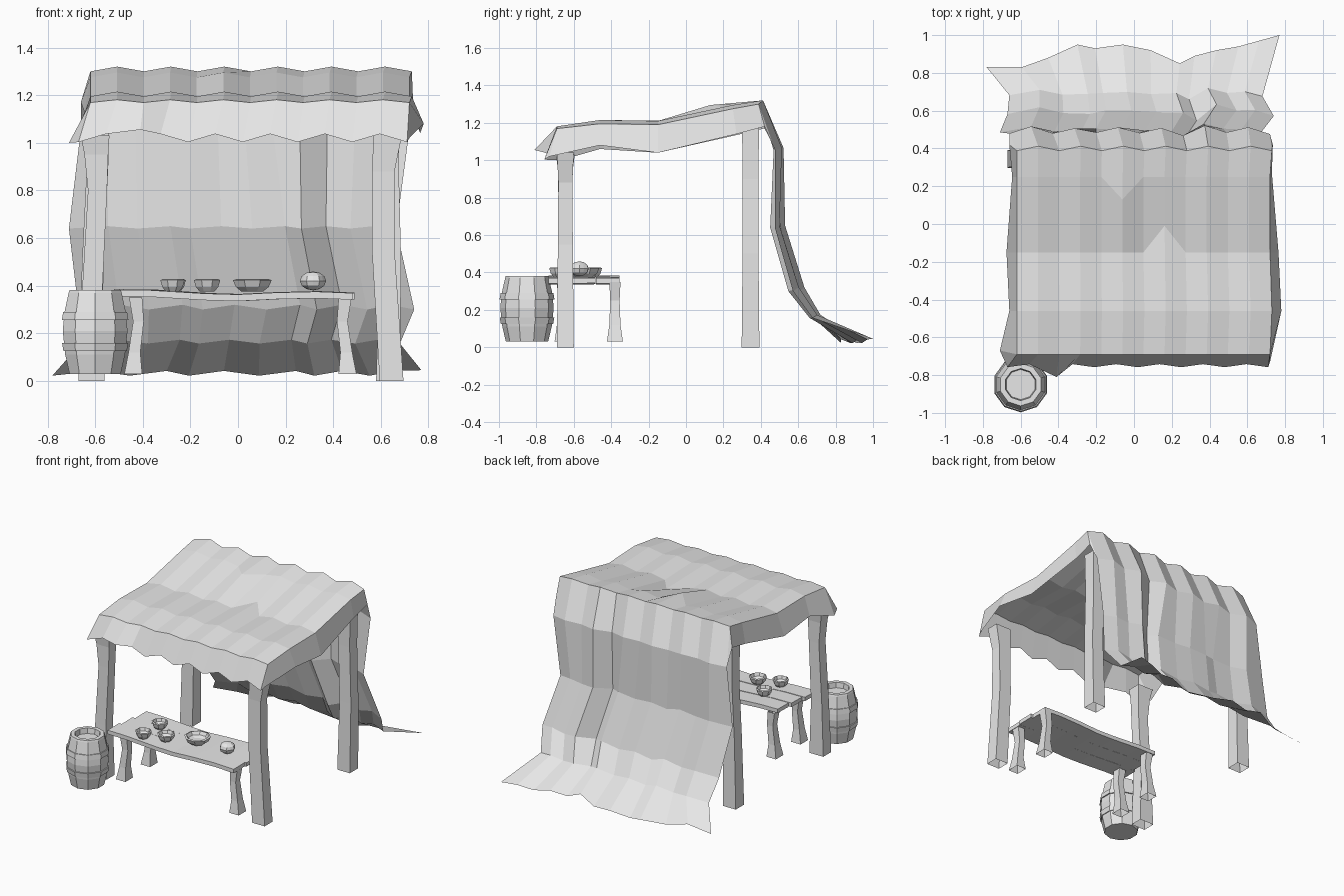
import bpy, bmesh, math
from mathutils import Vector

cube = bpy.data.objects.get("Cube")
if cube:
    bpy.data.objects.remove(cube, do_unlink=True)

grey = bpy.data.materials.new("plain grey")
grey.use_nodes = True
grey.diffuse_color = (0.8, 0.8, 0.8, 1)
grey.node_tree.nodes["Principled BSDF"].inputs["Base Color"].default_value = (0.8, 0.8, 0.8, 1)


def finish(name, bm):
    bmesh.ops.recalc_face_normals(bm, faces=bm.faces[:])
    mesh = bpy.data.meshes.new(name)
    bm.to_mesh(mesh)
    bm.free()
    mesh.materials.append(grey)
    obj = bpy.data.objects.new(name, mesh)
    bpy.context.collection.objects.link(obj)
    return obj


def loft(name, rings, capped=True):
    """Skin a list of equally long closed rings of points."""
    bm = bmesh.new()
    loops = [[bm.verts.new(p) for p in ring] for ring in rings]
    for a, b in zip(loops, loops[1:]):
        for i in range(len(a)):
            j = (i + 1) % len(a)
            bm.faces.new((a[i], a[j], b[j], b[i]))
    if capped:
        bm.faces.new(loops[0])
        bm.faces.new(loops[-1])
    return finish(name, bm)


def post(name, y, sections):
    """Crooked square timber, open at the ends; sections hold x, z, width, depth."""
    signs = [(-1, -1), (1, -1), (1, 1), (-1, 1)]
    return loft(name, [[(x + sx * w / 2, y + sy * d / 2, z) for sx, sy in signs]
                       for x, z, w, d in sections], capped=False)


def lathe(name, centre, profile, sides, capped=True):
    cx, cy, cz = centre
    turn = [math.tau * (i + 0.5) / sides for i in range(sides)]
    return loft(name, [[(cx + r * math.cos(a), cy + r * math.sin(a), cz + z) for a in turn]
                       for r, z in profile], capped)


# Cloth canopy: pleated rows run from the front hem over the ridge to the ground
# each row: y, z, left x, right x, pleat in y, pleat in z, share of the deep folds
rows = [(-0.75, 1.02, -0.67, 0.71, 0.008, 0.017, 0),
        (-0.69, 1.175, -0.62, 0.72, 0, 0.006, 0),
        (-0.46, 1.205, -0.62, 0.73, 0, 0.01, 0),
        (-0.15, 1.2, -0.62, 0.72, 0, 0.01, 0),
        (0.25, 1.285, -0.62, 0.72, 0, 0.01, 0),
        (0.4, 1.31, -0.62, 0.73, 0.012, 0.01, 0),
        (0.495, 1.06, -0.66, 0.72, 0.016, 0.005, 0.3),
        (0.49, 0.645, -0.71, 0.665, 0.005, 0.005, 1),
        (0.59, 0.31, -0.67, 0.74, 0.008, 0.01, 1),
        (0.69, 0.165, -0.66, 0.68, 0.008, 0.008, 0.6),
        (0, 0.032, -0.78, 0.77, 0, 0.01, 0)]
# back curtain folds: place across the width and depth; ground hem reach
folds = [(0, 0), (0.12, 0.02), (0.21, 0.005), (0.31, -0.015), (0.37, 0.02), (0.465, 0.002),
         (0.56, 0.01), (0.66, -0.008), (0.71, -0.035), (0.785, 0.035), (0.86, 0.02),
         (0.93, 0.005), (1, -0.01)]
ground_hem = [0.83, 0.83, 0.88, 0.95, 0.93, 0.95, 0.92, 0.85, 0.89, 0.92, 0.94, 0.97, 1.0]
COLS = len(folds)
bm = bmesh.new()
grid = []
for r, (y, z, x0, x1, py, pz, share) in enumerate(rows):
    line = []
    for c, (place, depth) in enumerate(folds):
        s = 1 if c % 2 else -1
        t = place if r > 6 else c / (COLS - 1)
        line.append(bm.verts.new((x0 + (x1 - x0) * t, y + s * py + depth * share, z + s * pz)))
    grid.append(line)
for v, y in zip(grid[-1], ground_hem):
    v.co.y = y
grid[-1][-1].co.z = 0.045
# pulled-out hem corner and the crumples on the roof
grid[0][2].co = (-0.41, -0.81, 1.055)
grid[3][7].co.y = -0.01
grid[4][5].co.y = 0.13
for a, b in zip(grid, grid[1:]):
    for c in range(COLS - 1):
        bm.faces.new((a[c], a[c + 1], b[c + 1], b[c]))
# side flaps hanging from the roof edges
left_flap = [(-0.71, -0.67, 1.0), (-0.66, -0.46, 1.06), (-0.675, -0.15, 1.04),
             (-0.645, 0.25, 1.13), (-0.66, 0.42, 1.17)]
right_flap = [(0.72, -0.73, 1.02), (0.78, -0.46, 1.08), (0.765, -0.15, 1.04),
              (0.73, 0.27, 1.14), (0.735, 0.42, 1.18)]
for col, points in ((0, left_flap), (-1, right_flap)):
    flap = [bm.verts.new(p) for p in points]
    edge = [row[col] for row in grid]
    bm.faces.new((edge[0], edge[1], flap[0]))
    bm.faces.new((edge[5], edge[6], flap[4]))
    for i in range(4):
        bm.faces.new((edge[i + 1], edge[i + 2], flap[i + 1], flap[i]))
finish("cloth_canopy", bm)

# Four crooked posts
post("front_right_post", -0.645, [(-0.615, 0, 0.11, 0.09), (-0.612, 0.38, 0.085, 0.08),
                                  (-0.59, 0.8, 0.08, 0.075), (-0.595, 0.95, 0.1, 0.08),
                                  (-0.6, 1.03, 0.12, 0.1)])
post("front_left_post", -0.645, [(0.645, 0, 0.1, 0.09), (0.61, 0.55, 0.095, 0.08),
                                 (0.61, 0.88, 0.095, 0.075), (0.63, 1.04, 0.12, 0.09)])
for name, x, lean in (("back_right_post", -0.62, 0.03), ("back_left_post", 0.63, 0)):
    post(name, 0.345, [(x, 0, 0.1, 0.095), (x + 0.01, 0.5, 0.09, 0.085),
                       (x + lean, 0.9, 0.09, 0.085), (x + lean, 1.17, 0.1, 0.09)])

# Warped table top of three close planks
sag = [(0, 0.37), (0.15, 0.368), (0.38, 0.354), (0.52, 0.35),
       (0.68, 0.358), (0.85, 0.362), (1, 0.356)]
for i, (ya, yb, xa, xb) in enumerate([(-0.735, -0.607, -0.52, 0.48),
                                      (-0.604, -0.483, -0.5, 0.49),
                                      (-0.48, -0.355, -0.48, 0.475)]):
    rings = []
    for t, z in sag:
        x = xa + (xb - xa) * t
        rings.append([(x, ya, z - 0.015), (x, yb, z - 0.013), (x, yb, z + 0.015), (x, ya, z + 0.013)])
    loft(f"table_plank_{i + 1}", rings)

# Bent table legs with flared feet
for side, sx, x in (("right", -1, -0.43), ("left", 1, 0.45)):
    for end, y in (("front", -0.66), ("back", -0.38)):
        post(f"table_{end}_{side}_leg", y,
             [(x + sx * 0.01, 0.03, 0.075, 0.085), (x + sx * 0.005, 0.12, 0.05, 0.06),
              (x - sx * 0.012, 0.25, 0.045, 0.05), (x, 0.35, 0.055, 0.06)])

# Barrel with rim, recessed lid and hoops
barrel = (-0.6, -0.85, 0.03)
lathe("barrel_body", barrel,
      [(0.113, 0), (0.132, 0.08), (0.143, 0.18), (0.135, 0.26), (0.117, 0.34),
       (0.113, 0.352), (0.085, 0.352), (0.08, 0.315)], 10)
for i, (low, r0, r1) in enumerate([(0.095, 0.14, 0.146), (0.225, 0.147, 0.141)]):
    lathe(f"barrel_hoop_{i + 1}", barrel,
          [(r0 - 0.02, low), (r0, low), (r1, low + 0.035), (r1 - 0.02, low + 0.035)], 10, False)

# Bowls on the table
for i, (x, y, r) in enumerate([(-0.27, -0.5, 0.055), (-0.275, -0.68, 0.055),
                               (-0.13, -0.63, 0.06), (0.06, -0.545, 0.088)]):
    lathe(f"bowl_{i + 1}", (x, y, 0.375),
          [(r * 0.55, 0), (r * 0.85, 0.02), (r, 0.048), (r * 0.85, 0.052),
           (r * 0.7, 0.03), (r * 0.4, 0.02)], 8)

# Ribbed round fruit
bm = bmesh.new()
bmesh.ops.create_uvsphere(bm, u_segments=12, v_segments=6, radius=0.055)
for v in bm.verts:
    rib = 0.9 if round(math.atan2(v.co.y, v.co.x) / (math.tau / 12)) % 2 else 1
    v.co = Vector((v.co.x * rib + 0.315, v.co.y * rib - 0.57, v.co.z * 0.72 + 0.42))
finish("round_fruit", bm)
